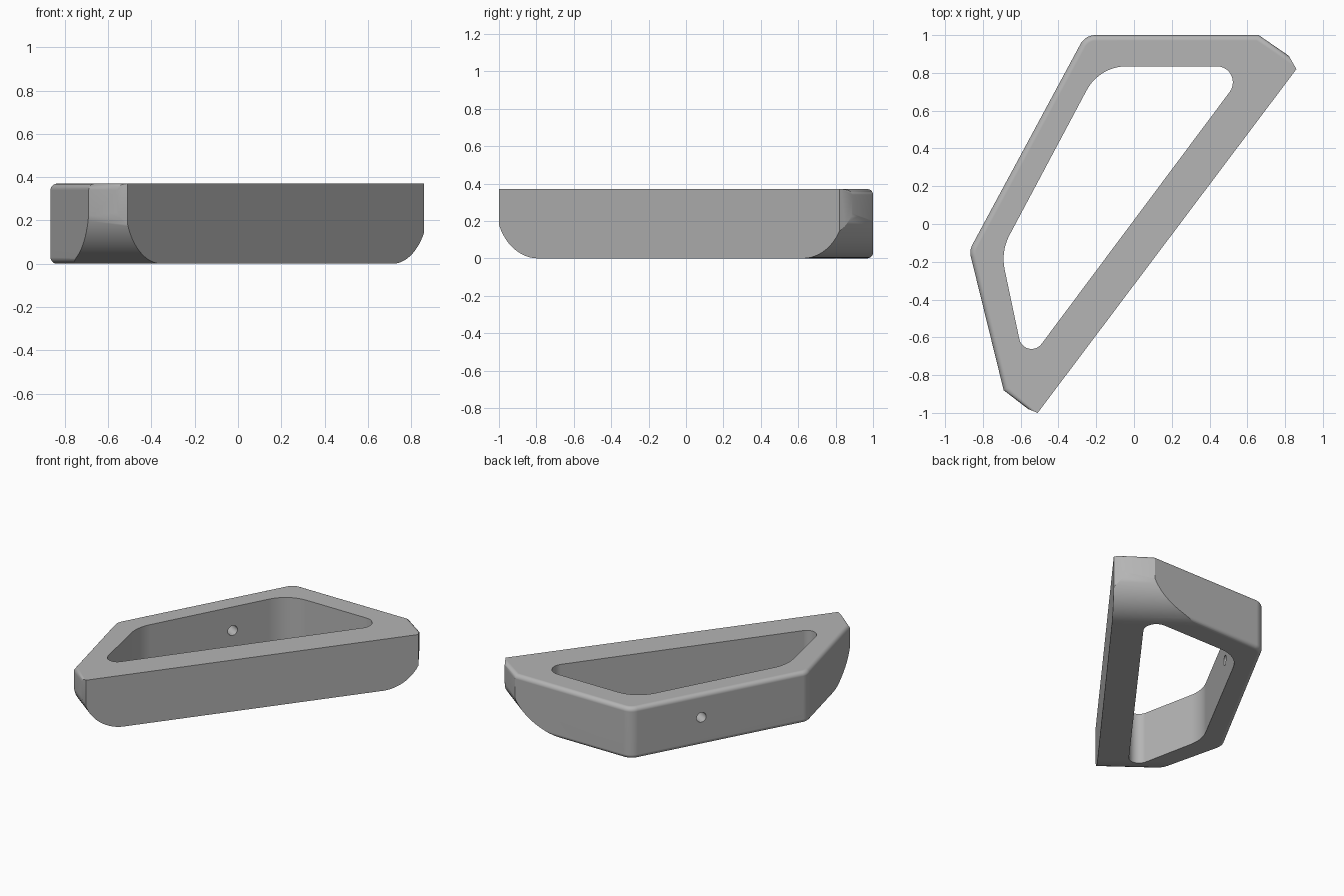
import bpy, bmesh, math
from mathutils import Vector, Matrix

cube = bpy.data.objects.get("Cube")
if cube:
    bpy.data.objects.remove(cube, do_unlink=True)

HEIGHT = 0.37
TIP = Vector((-0.51, -1.0))           # ends of the long straight face
FAR_TIP = Vector((0.86, 0.82))
ALONG = (FAR_TIP - TIP).normalized()
ACROSS = Vector((-ALONG.y, ALONG.x))

grey = bpy.data.materials.new("plain grey")
grey.use_nodes = True
grey.diffuse_color = (0.46, 0.46, 0.46, 1)
grey.node_tree.nodes["Principled BSDF"].inputs["Base Color"].default_value = (0.46, 0.46, 0.46, 1)


def fillet(corners, steps=10):
    """Round each (x, y, radius) corner of a closed outline."""
    points = []
    for i, (x, y, r) in enumerate(corners):
        p = Vector((x, y))
        if r == 0:
            points.append(p)
            continue
        a = (Vector(corners[i - 1][:2]) - p).normalized()
        b = (Vector(corners[(i + 1) % len(corners)][:2]) - p).normalized()
        half = a.angle(b) / 2
        centre = p + (a + b).normalized() * r / math.sin(half)
        start = p + a * r / math.tan(half) - centre
        end = p + b * r / math.tan(half) - centre
        turn = math.atan2(start.x * end.y - start.y * end.x, start.dot(end))
        for k in range(steps + 1):
            points.append(centre + Matrix.Rotation(turn * k / steps, 2) @ start)
    return points


def prism(name, base, sweep, bevel_rule=None):
    """Sweep a closed loop of 3D points into a solid, optionally rounding edges."""
    bm = bmesh.new()
    near = [bm.verts.new(p) for p in base]
    far = [bm.verts.new(p + sweep) for p in base]
    bm.faces.new(near)
    bm.faces.new(far[::-1])
    for i in range(len(base)):
        bm.faces.new((near[i], near[i - 1], far[i - 1], far[i]))
    bmesh.ops.recalc_face_normals(bm, faces=bm.faces[:])
    if bevel_rule:
        edges = [e for e in bm.edges if bevel_rule(e)]
        bmesh.ops.bevel(bm, geom=edges, offset=0.03, segments=5, profile=0.5,
                        affect='EDGES')
    mesh = bpy.data.meshes.new(name)
    bm.to_mesh(mesh)
    bm.free()
    mesh.materials.append(grey)
    ob = bpy.data.objects.new(name, mesh)
    bpy.context.collection.objects.link(ob)
    return ob


def boolean(target, tool, operation):
    mod = target.modifiers.new(operation, 'BOOLEAN')
    mod.operation, mod.object, mod.solver = operation, tool, 'EXACT'
    bpy.context.view_layer.objects.active = target
    bpy.ops.object.modifier_apply(modifier=mod.name)
    bpy.data.objects.remove(tool, do_unlink=True)


def on_outer_rim(edge):
    """Top and bottom edges away from the straight face and its tips."""
    a, b = (v.co for v in edge.verts)
    return abs(a.z - b.z) < 1e-4 and all(
        (p.to_2d() - TIP).dot(ACROSS) > 0.045 for p in (a, b))


# Outer body with rounded rims
outer = fillet([(-0.51, -1.0, 0), (0.86, 0.82, 0), (0.82, 0.89, 0), (0.66, 1.0, 0),
                (-0.258, 1.0, 0.09), (-0.872, -0.14, 0.09), (-0.69, -0.88, 0),
                (-0.56, -0.98, 0)])
frame = prism("frame", [p.to_3d() for p in outer], Vector((0, 0, HEIGHT)), on_outer_rim)

# Lower ends swept up in quarter rounds
R, LOW, HIGH = 0.28, -0.018, (FAR_TIP - TIP).length + 0.035
side = [(LOW, 0.6)]
side += [(LOW + R - R * math.cos(t), R - R * math.sin(t))
         for t in (math.pi / 2 * k / 16 for k in range(17))]
side += [(LOW + HIGH - u, z) for u, z in reversed(side)]
start = (TIP - ACROSS * 0.5).to_3d() - Vector((0, 0, 0.0003))
profile = [start + (ALONG * u).to_3d() + Vector((0, 0, z)) for u, z in side]
boolean(frame, prism("end_shape", profile, (ACROSS * 2.5).to_3d()), 'INTERSECT')

# Open centre
inner = fillet([(0.608, 0.835, 0.085), (-0.183, 0.835, 0.24), (-0.705, -0.145, 0.27),
                (-0.577, -0.752, 0.066)])
opening = prism("opening", [p.to_3d() - Vector((0, 0, 0.2)) for p in inner], Vector((0, 0, 1)))
boolean(frame, opening, 'DIFFERENCE')

# Small round hole through the long back wall
normal = Vector((-1.14, 0.614, 0)).normalized()
tangent = normal.cross(Vector((0, 0, 1)))
centre = Vector((-0.496, 0.54, 0.2)) + normal * 0.15
ring = [centre + tangent * 0.035 * math.cos(t) + Vector((0, 0, 0.035 * math.sin(t)))
        for t in (math.tau * k / 24 for k in range(24))]
boolean(frame, prism("bore", ring, normal * -0.45), 'DIFFERENCE')

# Smooth shading with crisp edges
bpy.ops.object.select_all(action='DESELECT')
frame.select_set(True)
bpy.context.view_layer.objects.active = frame
bpy.ops.object.shade_smooth_by_angle(angle=math.radians(30))
weighted = frame.modifiers.new("even normals", 'WEIGHTED_NORMAL')
weighted.keep_sharp = True
